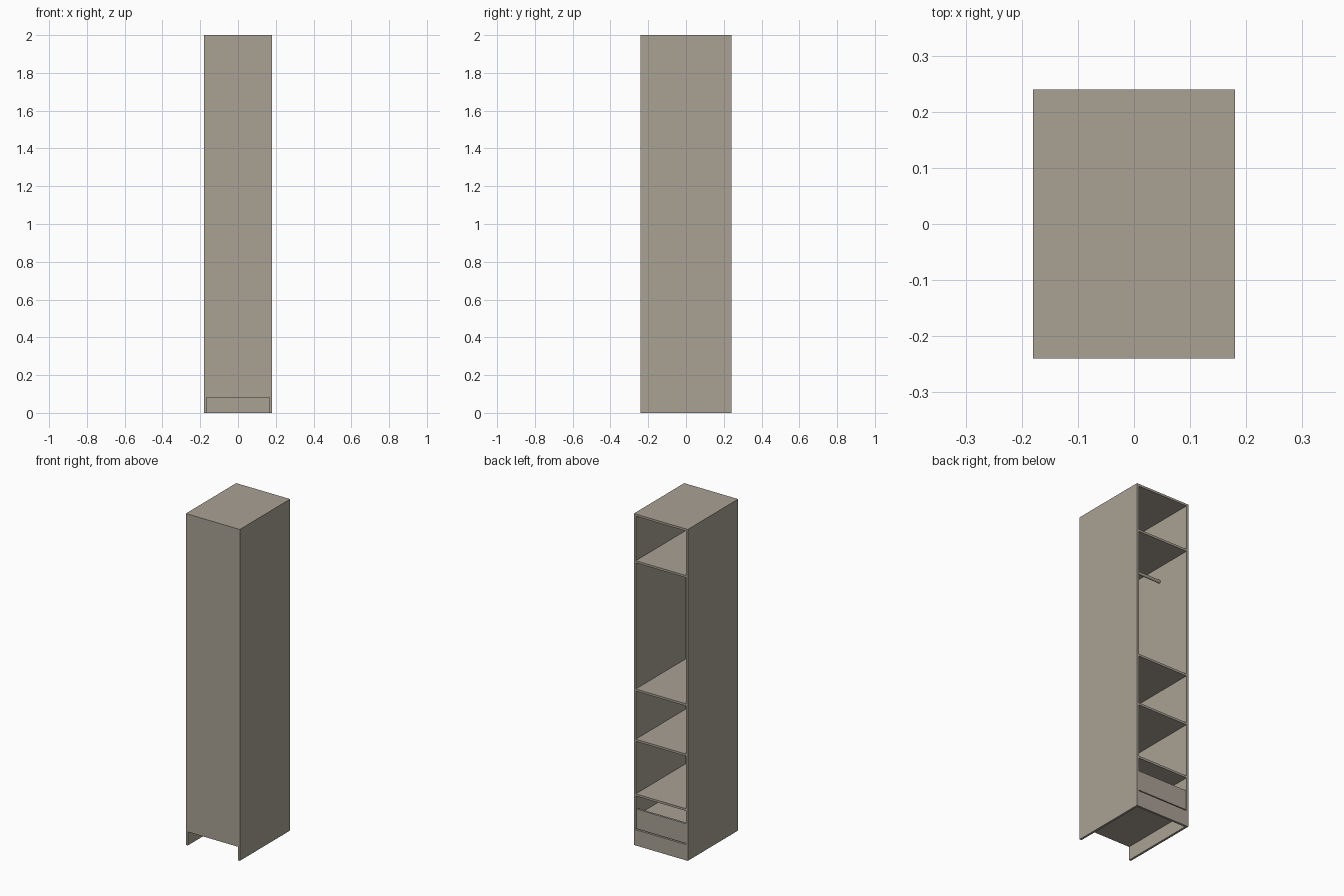
import bpy
import math

if "Cube" in bpy.data.objects:
    bpy.data.objects.remove(bpy.data.objects["Cube"])

W, D, H = 0.36, 0.48, 2.0   # overall size
T = 0.013                   # board thickness
BACK = 0.004                # thin panel thickness
KICK = 0.082                # plinth height
IN = W / 2 - T              # inner half width

board = bpy.data.materials.new("taupe_board")
board.diffuse_color = (0.397, 0.356, 0.296, 1)
board.use_nodes = True
board.node_tree.nodes["Principled BSDF"].inputs["Base Color"].default_value = board.diffuse_color


def box(name, x, y, z):
    """Box spanning the (min, max) ranges on each axis."""
    bpy.ops.mesh.primitive_cube_add(size=1, location=[(a + b) / 2 for a, b in (x, y, z)])
    ob = bpy.context.object
    ob.name = name
    ob.scale = [b - a for a, b in (x, y, z)]
    bpy.ops.object.transform_apply(location=False, rotation=False, scale=True)
    ob.data.materials.append(board)
    return ob


inner_x = (-IN, IN)
depth = (-D / 2 + BACK, D / 2)

# Carcass: two sides, top, thin panel and plinth
for name, s in (("left_side", -1), ("right_side", 1)):
    box(name, sorted((s * IN, s * W / 2)), (-D / 2, D / 2), (0, KICK))
    box(name + "_upper", sorted((s * IN, s * W / 2)), depth, (KICK, H - T))
box("top_board", (-W / 2, W / 2), depth, (H - T, H))
box("closing_panel", (-W / 2, W / 2), (-D / 2, -D / 2 + BACK), (KICK, H))
box("plinth", inner_x, (D / 2 - T, D / 2), (0, KICK))

# Bottom board and shelves
box("bottom_board", inner_x, depth, (KICK, KICK + T))
for i, z in enumerate((0.305, 0.635, 0.938, 1.712)):
    box(f"shelf_{i + 1}", inner_x, depth, (z - T / 2, z + T / 2))

# Drawer: tall face with a lower box behind it
box("drawer_face", (-IN + 0.002, IN - 0.002), (D / 2 - T - 0.002, D / 2 - 0.002), (0.101, 0.22))
box("drawer_box", (-IN + 0.004, IN - 0.004), (-D / 2 + 0.02, D / 2 - T - 0.002), (0.105, 0.182))

# Hanging rail below the top shelf
bpy.ops.mesh.primitive_cylinder_add(vertices=24, radius=0.009, depth=2 * IN,
                                    location=(0, 0.015, 1.615),
                                    rotation=(0, math.pi / 2, 0))
rail = bpy.context.object
rail.name = "hanging_rail"
rail.data.materials.append(board)
bpy.ops.object.shade_smooth_by_angle()
